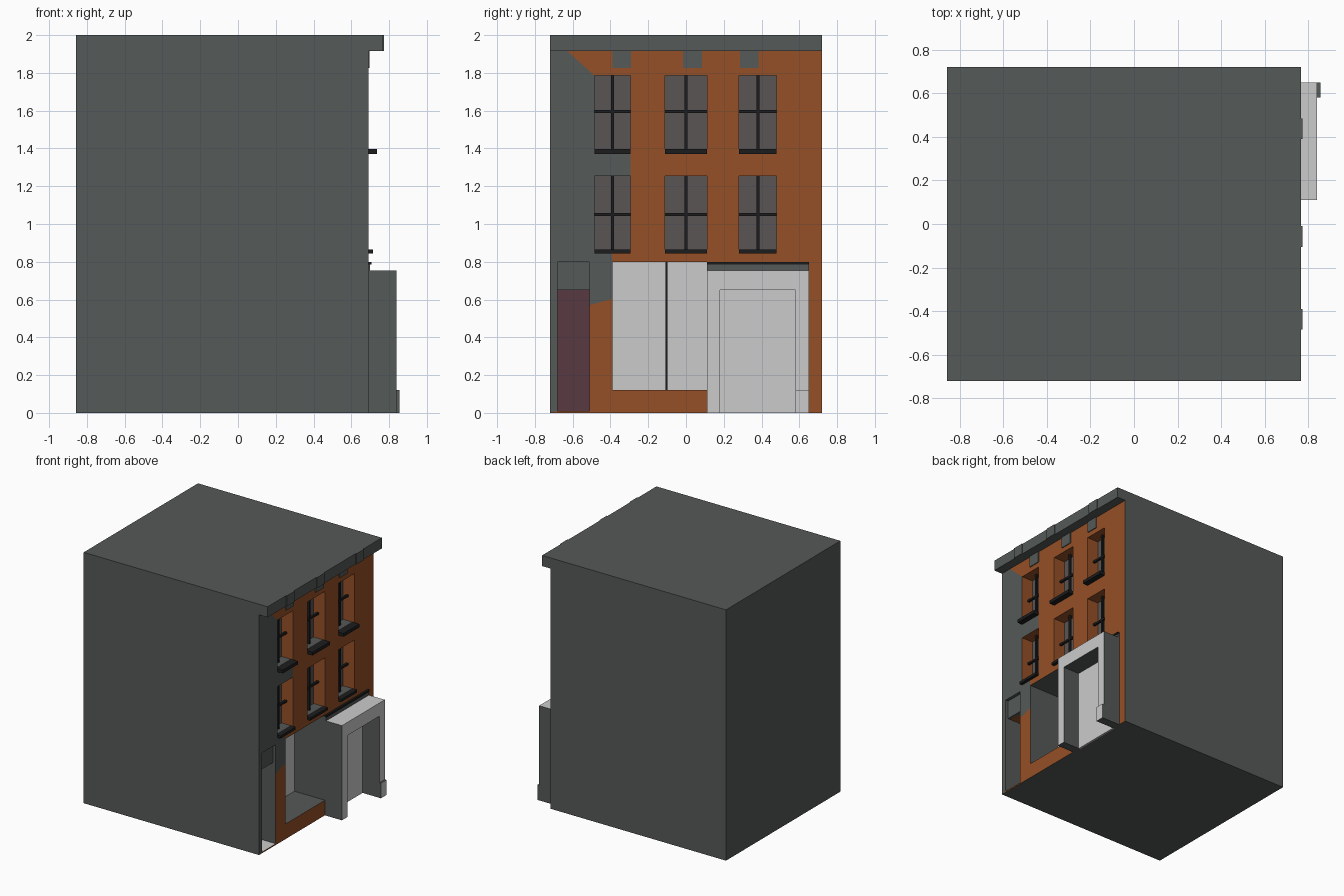
import bpy, bmesh

if "Cube" in bpy.data.objects:
    bpy.data.objects.remove(bpy.data.objects["Cube"])


def material(name, rgb):
    m = bpy.data.materials.new(name)
    m.diffuse_color = (*rgb, 1)
    m.use_nodes = True
    m.node_tree.nodes["Principled BSDF"].inputs["Base Color"].default_value = m.diffuse_color
    return m


DARK = material("dark_wall", (0.09, 0.10, 0.095))
LIGHT = material("light_grey", (0.8, 0.8, 0.8))
BLACK = material("black_trim", (0.012, 0.012, 0.012))
GLASS = material("window_glass", (0.10, 0.09, 0.09))
BROWN = material("brown_reveal", (0.30, 0.08, 0.02))
RED = material("red_door", (0.097, 0.041, 0.053))


def add_box(bm, x, y, z):
    v = [bm.verts.new((a, b, c)) for a in x for b in y for c in z]
    for f in ((0, 1, 3, 2), (4, 6, 7, 5), (0, 4, 5, 1), (2, 3, 7, 6), (0, 2, 6, 4), (1, 5, 7, 3)):
        bm.faces.new([v[i] for i in f])


def finish(name, bm, mats):
    bmesh.ops.recalc_face_normals(bm, faces=bm.faces)
    me = bpy.data.meshes.new(name)
    bm.to_mesh(me)
    bm.free()
    for m in mats:
        me.materials.append(m)
    ob = bpy.data.objects.new(name, me)
    bpy.context.collection.objects.link(ob)
    return ob


def boxes(name, mat, *dims):
    bm = bmesh.new()
    for d in dims:
        add_box(bm, *d)
    return finish(name, bm, [mat])


FACE = 0.69                      # street wall plane
WIN_Y = [(-0.485, -0.295), (-0.11, 0.11), (0.28, 0.48)]
# bottom, top, transom height, sill thickness, sill front
FLOORS = [(0.865, 1.255, 1.05, 0.02, 0.715), (1.395, 1.785, 1.595, 0.025, 0.735)]
SHOP_Y, SHOP_Z, SHOP_BACK = (-0.39, 0.11), (0.12, 0.80), 0.42
DOOR_Y, DOOR_Z = (-0.68, -0.51), (0.01, 0.80)
GLASS_X = 0.59

# Building body with recessed openings
body = boxes("building_body", DARK, ((-0.857, FACE), (-0.72, 0.72), (0, 2)))
cuts = [((GLASS_X, 0.8), y, f[:2]) for y in WIN_Y for f in FLOORS]
cuts += [((SHOP_BACK, 0.8), SHOP_Y, SHOP_Z), ((SHOP_BACK, 0.8), DOOR_Y, DOOR_Z)]
cutter = boxes("opening_cutter", DARK, *cuts)
cutter.hide_render = True
mod = body.modifiers.new("openings", 'BOOLEAN')
mod.operation, mod.solver, mod.object = 'DIFFERENCE', 'EXACT', cutter
bpy.context.view_layer.objects.active = body
bpy.ops.object.modifier_apply(modifier=mod.name)
bpy.data.objects.remove(cutter)

# Colours of the recess faces
me = body.data
me.materials.clear()
for m in (DARK, LIGHT, GLASS, BROWN, RED):
    me.materials.append(m)
for p in me.polygons:
    c, n = p.center, p.normal
    p.material_index = 0
    if n.x > 0.9 and c.x < FACE - 0.01:
        p.material_index = 2 if c.x > 0.5 else (1 if c.y > DOOR_Y[1] else 4)
    elif GLASS_X < c.x < FACE and 0.82 < c.z < 1.9 and abs(c.y) < 0.7 and n.z < 0.9:
        p.material_index = 3
    elif n.z > 0.9 and c.z < 0.05:
        p.material_index = 1

# Window bars and sills
bars, sills = [], []
for y0, y1 in WIN_Y:
    for z0, z1, zt, thick, front in FLOORS:
        mid = (y0 + y1) / 2
        bars.append(((0.62, 0.635), (mid - 0.008, mid + 0.008), (z0, z1)))
        bars.append(((0.62, 0.637), (y0, y1), (zt - 0.008, zt + 0.008)))
        sills.append(((FACE - 0.02, front), (y0, y1), (z0 - thick, z0 + 0.001)))
boxes("window_bars", BLACK, *bars)
boxes("window_sills", BLACK, *sills)
boxes("shop_window_bar", BLACK, ((SHOP_BACK, 0.435), (-0.108, -0.098), SHOP_Z))

# Panel above the side door
boxes("side_door_transom", DARK, ((0.64, 0.665), DOOR_Y, (0.65, 0.80)))
boxes("side_door_soffit", BROWN, ((SHOP_BACK, 0.64), DOOR_Y, (0.65, 0.66)))

# Cornice with slightly proud blocks and wall panels below
boxes("cornice", DARK, ((FACE, 0.765), (-0.72, 0.72), (1.915, 2)))
boxes("cornice_blocks", DARK, *[((0.76, 0.772), (y, y + 0.095), (1.915, 2))
                                for y in (-0.485, -0.105, 0.39)])
boxes("cornice_panels", DARK, *[((FACE - 0.01, 0.697), (y, y + 0.1), (1.825, 1.915))
                                for y in (-0.39, -0.015, 0.285)])

# Entrance portal: U outline extruded from the wall, light front and top
outline = [(0.11, 0), (0.18, 0), (0.18, 0.65), (0.58, 0.65),
           (0.58, 0), (0.65, 0), (0.65, 0.755), (0.11, 0.755)]
bm = bmesh.new()
face = bm.faces.new([bm.verts.new((FACE, y, z)) for y, z in outline])
ext = bmesh.ops.extrude_face_region(bm, geom=[face], use_keep_orig=True)
moved = [g for g in ext["geom"] if isinstance(g, bmesh.types.BMVert)]
bmesh.ops.translate(bm, vec=(0.15, 0, 0), verts=moved)
portal = finish("entrance_portal", bm, [DARK, LIGHT])
for p in portal.data.polygons:
    if p.normal.x > 0.9 or (p.normal.z > 0.9 and p.center.z > 0.7):
        p.material_index = 1
boxes("entrance_door", LIGHT, ((FACE - 0.01, 0.693), (0.18, 0.58), (0, 0.65)))

# Block at the foot of one jamb
foot = boxes("portal_foot_block", DARK, ((0.84, 0.855), (0.58, 0.65), (0, 0.12)))
foot.data.materials.append(LIGHT)
for p in foot.data.polygons:
    p.material_index = int(p.normal.x > 0.9)

# Thin ledges above the portal
boxes("portal_ledge", DARK, ((FACE - 0.01, 0.70), (0.11, 0.65), (0.755, 0.785)))
boxes("portal_ledge_trim", BLACK, ((FACE - 0.01, 0.706), (0.11, 0.65), (0.785, 0.80)))
